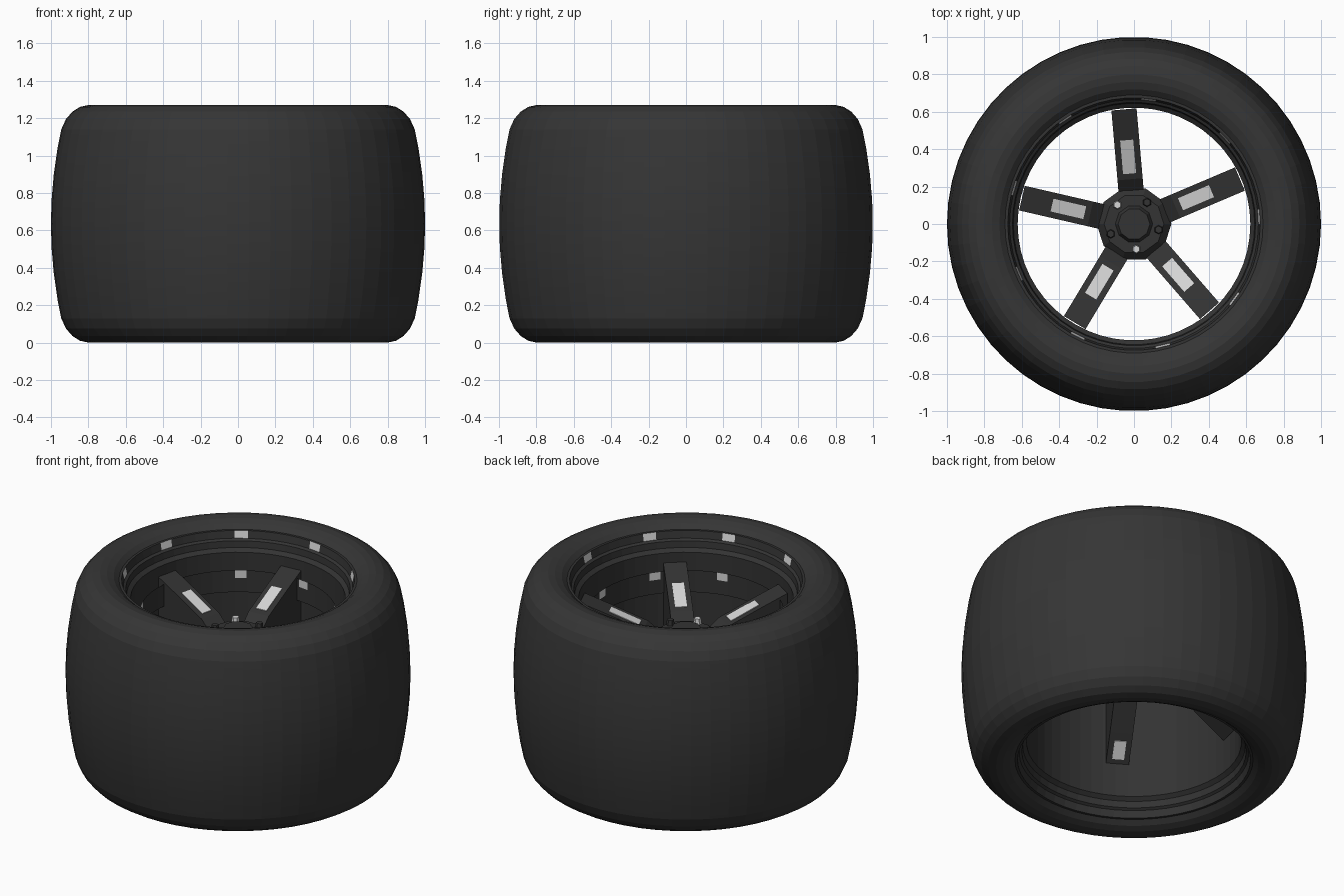
import bpy, bmesh, math
from mathutils import Matrix

if "Cube" in bpy.data.objects:
    bpy.data.objects.remove(bpy.data.objects["Cube"])

SEG = 54
H = 1.27
SPOKES = [23 + 72 * i for i in range(5)]


def material(name, v):
    m = bpy.data.materials.new(name)
    m.diffuse_color = (v, v, v, 1)
    m.use_nodes = True
    m.node_tree.nodes["Principled BSDF"].inputs["Base Color"].default_value = m.diffuse_color
    return m


rubber = material("dark rubber", 0.036)
metal = material("dark metal", 0.033)
light = material("light grey metal", 0.68)


def finish(bm, name, mat):
    bmesh.ops.remove_doubles(bm, verts=bm.verts, dist=1e-5)
    bmesh.ops.recalc_face_normals(bm, faces=bm.faces)
    me = bpy.data.meshes.new(name)
    bm.to_mesh(me)
    bm.free()
    me.materials.append(mat)
    ob = bpy.data.objects.new(name, me)
    bpy.context.collection.objects.link(ob)
    return ob


def lathe(name, profile, mat, seg=SEG, angle=None):
    """Revolve (radius, z) points around z."""
    bm = bmesh.new()
    vs = [bm.verts.new((r, 0, z)) for r, z in profile]
    es = [bm.edges.new(p) for p in zip(vs, vs[1:])]
    bmesh.ops.spin(bm, geom=vs + es, cent=(0, 0, 0), axis=(0, 0, 1),
                   angle=2 * math.pi, steps=seg)
    ob = finish(bm, name, mat)
    if angle:
        bpy.ops.object.select_all(action='DESELECT')
        bpy.context.view_layer.objects.active = ob
        ob.select_set(True)
        bpy.ops.object.shade_smooth_by_angle(angle=math.radians(angle))
    return ob


def mirrored(half):
    return half + [(r, H - z) for r, z in reversed(half) if abs(z - H / 2) > 1e-4]


def light_patches(ob, z0, z1, every):
    """Paint every n-th segment between two heights light."""
    ob.data.materials.append(light)
    for p in ob.data.polygons:
        k = int((math.atan2(p.center.y, p.center.x) / math.tau % 1) * SEG)
        if z0 < p.center.z < z1 and k % every == 0:
            p.material_index = 1


def radial_prism(name, profile, w, mat, deg):
    """Extrude a side profile of (radius, z) sideways and turn it to an angle."""
    bm = bmesh.new()
    sides = [[bm.verts.new((r, s * w / 2, z)) for r, z in profile] for s in (-1, 1)]
    for row in sides:
        bm.faces.new(row)
    n = len(profile)
    for i in range(n):
        j = (i + 1) % n
        bm.faces.new((sides[0][i], sides[0][j], sides[1][j], sides[1][i]))
    bmesh.ops.transform(bm, matrix=Matrix.Rotation(math.radians(deg), 4, 'Z'), verts=bm.verts)
    return finish(bm, name, mat)


# Tyre: hollow shell with rounded shoulders and a crowned tread
lathe("tyre", mirrored([
    (0.67, 1.20), (0.69, 1.225), (0.72, 1.25), (0.76, 1.265), (0.80, 1.27),
    (0.845, 1.26), (0.885, 1.235), (0.92, 1.195), (0.945, 1.14), (0.965, 1.04),
    (0.985, 0.90), (0.997, 0.76), (1.0, H / 2)]), rubber, angle=5)

# Rim: stepped lip and straight barrel, open at both ends, a few light spots in the lip
rim = lathe("rim_barrel", mirrored([
    (0.69, 1.225), (0.675, 1.225), (0.665, 1.18), (0.65, 1.17),
    (0.645, 1.13), (0.622, 1.11)]), metal)
light_patches(rim, 1.19, 1.21, 6)

# Thin inner band behind the lip with light windows
band = lathe("inner_band", [(0.57, 1.02), (0.57, 0.97), (0.57, 0.88)], metal)
light_patches(band, 0.98, 1.02, 6)

# Hub: recessed disc with a raised cap
lathe("hub", [(0.0, 0.72), (0.15, 0.72), (0.2, 0.76), (0.2, 0.85), (0.16, 0.89),
              (0.10, 0.89), (0.085, 0.92), (0.0, 0.92)], metal, seg=10)

# Five deep spokes with light plates above and below, and a wheel nut between them
for i, a in enumerate(SPOKES):
    radial_prism("spoke", [(0.18, 0.72), (0.18, 0.86), (0.24, 0.91), (0.45, 0.99),
                           (0.615, 1.05), (0.615, 0.37), (0.46, 0.49)], 0.135, metal, a)
    radial_prism("spoke_plate", [(0.27, 0.922), (0.27, 0.926), (0.45, 0.995), (0.45, 0.991)],
                 0.07, light, a)
    if i % 2:
        radial_prism("spoke_under_plate", [(0.50, 0.459), (0.50, 0.455), (0.59, 0.385),
                                           (0.59, 0.389)], 0.07, light, a)
    bm = bmesh.new()
    t = math.radians(a + 36)
    bmesh.ops.create_cone(bm, cap_ends=True, segments=6, radius1=0.025, radius2=0.02, depth=0.04,
                          matrix=Matrix.Translation((0.135 * math.cos(t), 0.135 * math.sin(t), 0.905)))
    finish(bm, "wheel_nut", light if i % 2 else metal)
